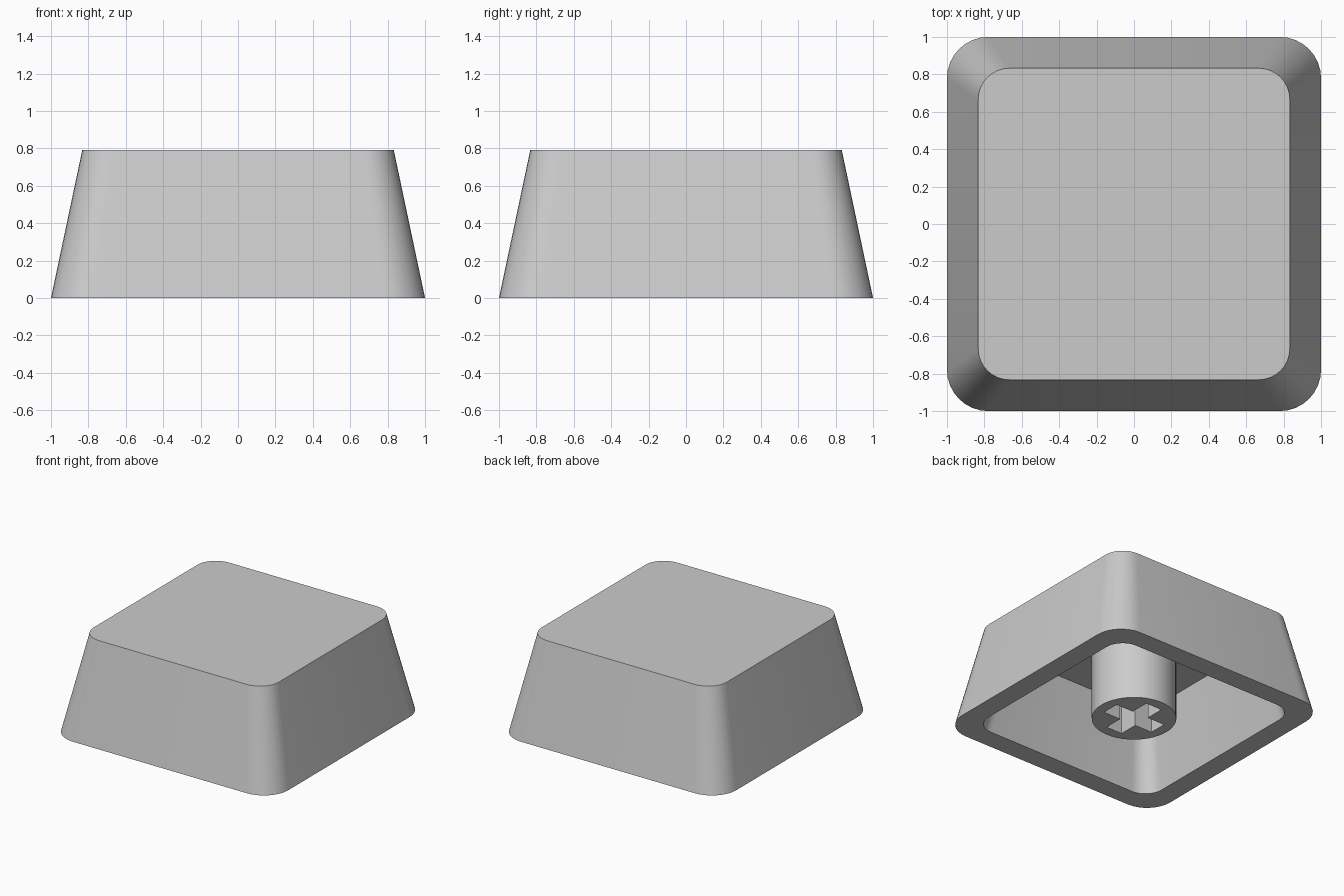
import bpy, bmesh, math

if "Cube" in bpy.data.objects:
    bpy.data.objects.remove(bpy.data.objects["Cube"])

grey = bpy.data.materials.new("light grey plastic")
grey.diffuse_color = (0.6, 0.6, 0.6, 1)
grey.use_nodes = True
grey.node_tree.nodes["Principled BSDF"].inputs["Base Color"].default_value = grey.diffuse_color

HEIGHT, CEILING = 0.79, 0.622


def rounded_square(half, radius, steps=8):
    """Counter-clockwise outline of a square with round corners."""
    pts = []
    for corner in range(4):
        mid = math.radians(45 + 90 * corner)
        cx = math.copysign(half - radius, math.cos(mid))
        cy = math.copysign(half - radius, math.sin(mid))
        for i in range(steps + 1):
            a = math.radians(90 * corner + 90 * i / steps)
            pts.append((cx + radius * math.cos(a), cy + radius * math.sin(a)))
    return pts


def add_loop(bm, pts, z):
    return [bm.verts.new((x, y, z)) for x, y in pts]


def skin(bm, low, high):
    """Join two matching loops with quads."""
    n = len(low)
    for i in range(n):
        j = (i + 1) % n
        bm.faces.new((low[i], low[j], high[j], high[i]))


def finish(bm, name):
    bmesh.ops.recalc_face_normals(bm, faces=bm.faces[:])
    mesh = bpy.data.meshes.new(name)
    bm.to_mesh(mesh)
    bm.free()
    mesh.materials.append(grey)
    obj = bpy.data.objects.new(name, mesh)
    bpy.context.collection.objects.link(obj)
    bpy.ops.object.select_all(action='DESELECT')
    obj.select_set(True)
    bpy.context.view_layer.objects.active = obj
    bpy.ops.object.shade_smooth_by_angle(angle=math.radians(30))
    return obj


# Cap shell: tapered outside, flat rim, tapered cavity
bm = bmesh.new()
loops = [add_loop(bm, rounded_square(half, radius), z) for half, radius, z in (
    (0.833, 0.167, HEIGHT),    # top edge
    (1.0, 0.22, 0.0),          # outer rim
    (0.833, 0.155, 0.0),       # inner rim
    (0.70, 0.12, CEILING),     # cavity ceiling
)]
for a, b in zip(loops, loops[1:]):
    skin(bm, a, b)
bm.faces.new(loops[0])
bm.faces.new(loops[-1])
finish(bm, "cap_shell")

# Stem: round post with a cross-shaped socket, its top sunk into the shell
R, ARM, SLOT, SIDES = 0.312, 0.228, 0.072, 48
circle = [(R * math.cos(math.tau * i / SIDES), R * math.sin(math.tau * i / SIDES))
          for i in range(SIDES)]
cross = []
for k in range(4):
    c, s = round(math.cos(k * math.pi / 2)), round(math.sin(k * math.pi / 2))
    for x, y in ((ARM, -SLOT), (ARM, SLOT), (SLOT, SLOT)):
        cross.append((x * c - y * s, x * s + y * c))

bm = bmesh.new()
ends = []
for z in (0.0, CEILING + 0.05):
    ends.append((add_loop(bm, circle, z), add_loop(bm, cross, z)))
for low, high in zip(*ends):
    skin(bm, low, high)
for pair in ends:
    rim = set(pair[0] + pair[1])
    edges = [e for e in bm.edges if e.verts[0] in rim and e.verts[1] in rim]
    bmesh.ops.triangle_fill(bm, edges=edges, use_beauty=True)
finish(bm, "stem")
